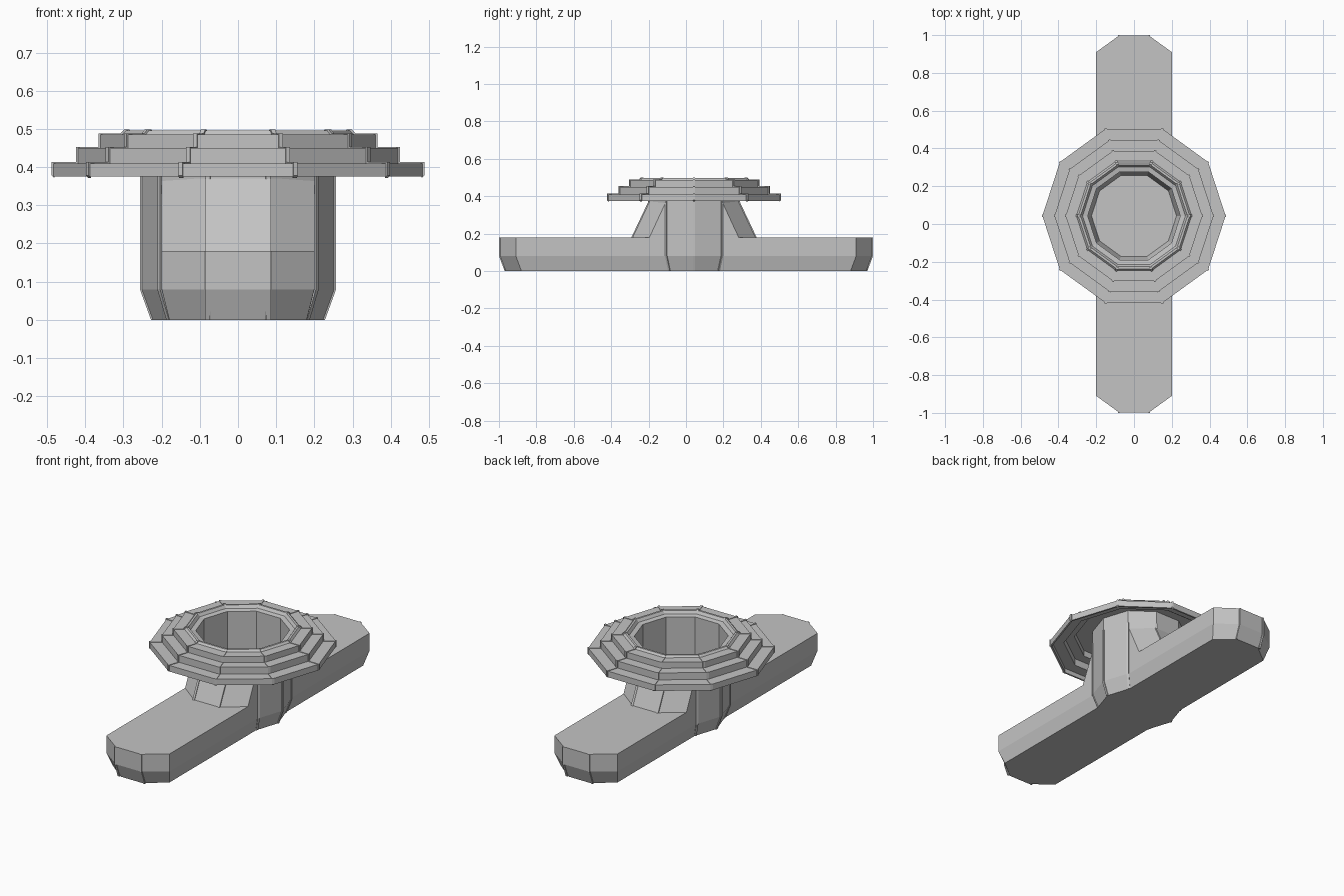
import bpy, bmesh, math
from mathutils import Vector

cube = bpy.data.objects.get("Cube")
if cube:
    bpy.data.objects.remove(cube, do_unlink=True)

grey = bpy.data.materials.new("plain grey")
grey.use_nodes = True
COLOUR = (0.55, 0.55, 0.55, 1)
grey.diffuse_color = COLOUR
grey.node_tree.nodes["Principled BSDF"].inputs["Base Color"].default_value = COLOUR

SIDES = 10
CY = 0.043      # hub centre along y
HUB_R = 0.254
FOOT_R = 0.225
CORNERS = [math.tau * i / SIDES for i in range(SIDES)]


def finish(bm, name):
    bmesh.ops.remove_doubles(bm, verts=bm.verts, dist=0.0001)
    bmesh.ops.recalc_face_normals(bm, faces=bm.faces)
    mesh = bpy.data.meshes.new(name)
    bm.to_mesh(mesh)
    bm.free()
    mesh.materials.append(grey)
    obj = bpy.data.objects.new(name, mesh)
    bpy.context.collection.objects.link(obj)
    return obj


def loft(bm, rings):
    """Join equal closed rings and cap both ends."""
    rows = [[bm.verts.new(p) for p in ring] for ring in rings]
    n = len(rows[0])
    for a, b in zip(rows, rows[1:]):
        for i in range(n):
            j = (i + 1) % n
            bm.faces.new((a[i], a[j], b[j], b[i]))
    bm.faces.new(rows[0][::-1])
    bm.faces.new(rows[-1])


def lathe(name, profile):
    """Turn a profile into a ten-sided solid around the hub centre."""
    bm = bmesh.new()
    loft(bm, [[(r * math.cos(a), CY + r * math.sin(a), z) for a in CORNERS]
              for r, z in profile])
    return finish(bm, name)


def rib(bm, line, origin, angle, lift=0.0, out=0.003, width=0.012):
    """Thin upright strip that follows a (distance, height) line."""
    outline = [(r + out, z + lift) for r, z in line]
    outline += [(r - 0.004, z - lift) for r, z in reversed(line)]
    d = Vector((math.cos(angle), math.sin(angle), 0))
    side = Vector((-d.y, d.x, 0)) * width / 2
    base = Vector(origin)
    loft(bm, [[base + d * r + side * s + Vector((0, 0, z)) for r, z in outline]
              for s in (-1, 1)])


# Hollow hub with a stepped brim
hub_line = [(FOOT_R, 0), (HUB_R, 0.08), (HUB_R, 0.4)]
under = [(HUB_R, 0.475), (0.353, 0.475), (0.353, 0.44), (0.41, 0.44),
         (0.41, 0.40), (0.475, 0.40), (0.475, 0.375)]
brim = [(0.485, 0.375), (0.485, 0.41), (0.421, 0.41), (0.421, 0.45),
        (0.362, 0.45), (0.362, 0.485), (0.305, 0.485), (0.295, 0.496),
        (0.283, 0.496)]
inside = [(0.272, 0.48), (0.245, 0.475), (0.245, 0.08), (0.225, 0.015)]
lathe("hub_and_brim", hub_line + under + brim + inside)

# Ribs on the corners of the brim and hub
bm = bmesh.new()
for a in CORNERS:
    rib(bm, brim, (0, CY, 0), a, lift=0.003)
finish(bm, "brim_ribs")
bm = bmesh.new()
for a in CORNERS:
    rib(bm, hub_line, (0, CY, 0), a)
finish(bm, "hub_ribs")


def hub_edge(s, r, z, push=0.0):
    """Four hub corners on one side, running from -x to +x."""
    return [(max(-0.2, min(0.2, r * math.cos(a))),
             CY + s * (r * math.sin(a) + push), z) for a in CORNERS[4:0:-1]]


for s, label in ((-1, "front"), (1, "back")):
    # Arm of the base bar, tapered below
    bm = bmesh.new()
    rings = []
    for z, half, tip, end, r in ((0, 0.18, 0.07, 0.967, FOOT_R),
                                 (0.08, 0.2, 0.08, 0.997, HUB_R),
                                 (0.18, 0.2, 0.08, 0.997, HUB_R)):
        outer = [(half, s * (end - 0.087), z), (tip, s * end, z),
                 (-tip, s * end, z), (-half, s * (end - 0.087), z)]
        rings.append(outer + hub_edge(s, r - 0.002, z))
    loft(bm, rings)
    finish(bm, label + "_arm")

    # Sloping buttress from the arm up to the hub
    bm = bmesh.new()
    loft(bm, [hub_edge(s, HUB_R - 0.003, z) + hub_edge(s, HUB_R, z, push)[::-1]
              for z, push in ((0.178, 0.09), (0.37, 0.001))])
    finish(bm, label + "_buttress")

    # Ribs at the bar tip and on the buttress
    bm = bmesh.new()
    y_hub = HUB_R * math.sin(CORNERS[2])
    for x in (-0.08, 0.08):
        rib(bm, [(0.967, 0), (0.997, 0.08), (0.997, 0.18)], (x, 0, 0), s * math.pi / 2)
        rib(bm, [(y_hub + 0.09, 0.18), (y_hub, 0.37)], (x, CY, 0), s * math.pi / 2)
    finish(bm, label + "_ribs")
